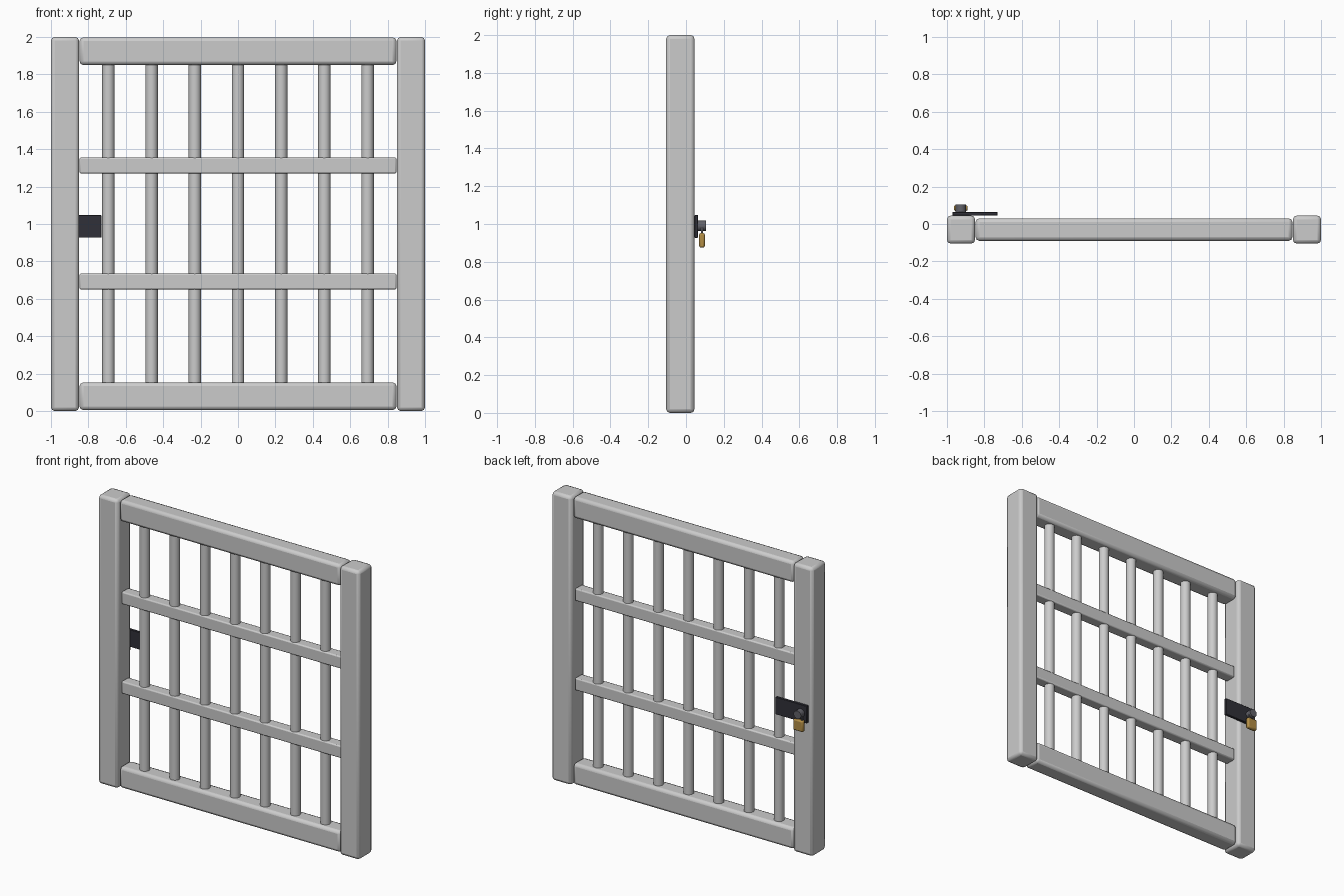
import bpy
from math import pi, cos, sin

if "Cube" in bpy.data.objects:
    bpy.data.objects.remove(bpy.data.objects["Cube"])


def material(name, rgb):
    m = bpy.data.materials.new(name)
    m.diffuse_color = (*rgb, 1)
    m.use_nodes = True
    m.node_tree.nodes["Principled BSDF"].inputs["Base Color"].default_value = m.diffuse_color
    return m


dark = material("dark_iron", (0.03, 0.03, 0.04))
steel = material("steel", (0.12, 0.12, 0.14))
brass = material("brass", (0.45, 0.27, 0.06))


def finish(name, mat=None):
    ob = bpy.context.object
    ob.name = name
    if mat:
        ob.data.materials.append(mat)
    return ob


def box(name, x, y, z, bevel, mat=None, segments=2):
    """Bevelled box from (min, max) ranges."""
    bpy.ops.mesh.primitive_cube_add(size=1, location=[sum(r) / 2 for r in (x, y, z)])
    ob = finish(name, mat)
    ob.scale = [r[1] - r[0] for r in (x, y, z)]
    bpy.ops.object.transform_apply(location=False, rotation=False, scale=True)
    if bevel:
        mod = ob.modifiers.new("bevel", 'BEVEL')
        mod.width, mod.segments = bevel, segments
    bpy.ops.object.shade_smooth_by_angle(angle=pi / 5)
    return ob


def cylinder(name, r, depth, loc, rot=(0, 0, 0), mat=None):
    bpy.ops.mesh.primitive_cylinder_add(vertices=20, radius=r, depth=depth,
                                        location=loc, rotation=rot)
    ob = finish(name, mat)
    bpy.ops.object.shade_smooth_by_angle(angle=pi / 5)
    return ob


YC = -0.03  # middle of the gate's thickness

# Posts
for side, s in (("left", -1), ("right", 1)):
    box(side + "_post", sorted((s * 0.85, s)), (-0.105, 0.045), (0, 2), 0.02)

# Main rails and thinner cross rails
for name, z in (("bottom_rail", (0.005, 0.153)), ("top_rail", (1.85, 1.998))):
    box(name, (-0.847, 0.847), (YC - 0.06, YC + 0.06), z, 0.02)
for name, z in (("lower_cross_rail", (0.65, 0.735)), ("upper_cross_rail", (1.27, 1.355))):
    box(name, (-0.847, 0.847), (YC - 0.038, YC + 0.038), z, 0.008)

# Vertical bars
for i in range(7):
    cylinder(f"bar_{i + 1}", 0.033, 1.74, ((i - 3) * 0.231, YC, 1.0))

# Lock plate, boss, and padlock
box("lock_plate", (-0.97, -0.73), (0.045, 0.064), (0.927, 1.047), 0.002, dark, 1)
LX, LY = -0.926, 0.085
cylinder("lock_boss", 0.028, 0.043, (LX, 0.0835, 0.99), (pi / 2, 0, 0), steel)
box("padlock_body", (LX - 0.037, LX + 0.037), (LY - 0.015, LY + 0.015),
    (0.875, 0.952), 0.009, brass)

# Shackle: swept arch rising from the padlock
curve = bpy.data.curves.new("padlock_shackle", 'CURVE')
curve.dimensions = '3D'
curve.bevel_depth = 0.006
curve.bevel_resolution = 2
path = [(0.022, 0.94)] + [(0.022 * cos(a * pi / 8), 0.985 + 0.022 * sin(a * pi / 8))
                          for a in range(9)] + [(-0.022, 0.94)]
spline = curve.splines.new('POLY')
spline.points.add(len(path) - 1)
for p, (x, z) in zip(spline.points, path):
    p.co = (LX + x, LY, z, 1)
curve.materials.append(steel)
bpy.context.collection.objects.link(bpy.data.objects.new("padlock_shackle", curve))
